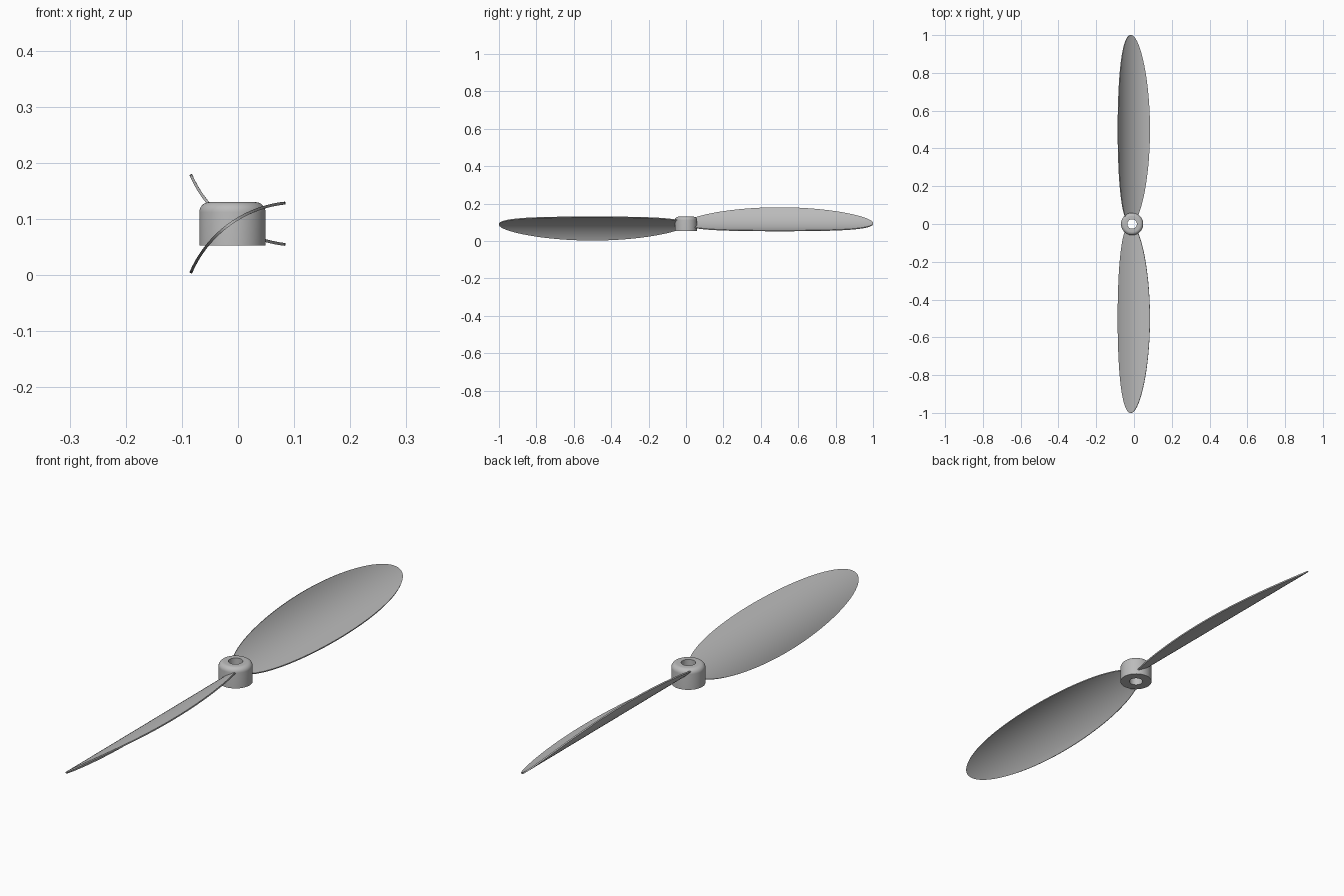
import bpy, bmesh, math
from mathutils import Matrix, Vector

cube = bpy.data.objects.get("Cube")
if cube:
    bpy.data.objects.remove(cube)

MID_Z = 0.0915      # height of the blade axis
HUB_X = -0.01       # hub centre

grey = bpy.data.materials.new("plain grey")
grey.use_nodes = True
grey.diffuse_color = (0.5, 0.5, 0.5, 1)
grey.node_tree.nodes["Principled BSDF"].inputs["Base Color"].default_value = grey.diffuse_color


def finish(name, bm):
    """Turn a bmesh into a grey, smooth-shaded object."""
    bmesh.ops.recalc_face_normals(bm, faces=bm.faces)
    mesh = bpy.data.meshes.new(name)
    bm.to_mesh(mesh)
    bm.free()
    mesh.materials.append(grey)
    obj = bpy.data.objects.new(name, mesh)
    bpy.context.collection.objects.link(obj)
    bpy.ops.object.select_all(action="DESELECT")
    obj.select_set(True)
    bpy.context.view_layer.objects.active = obj
    return obj


def smooth():
    bpy.ops.object.shade_smooth_by_angle(angle=math.radians(35))


# Hub: a revolved profile with a rounded top rim and a through bore
def hub(radius=0.059, bore=0.025, low=0.053, high=0.13, fillet=0.018, sides=64):
    profile = [(bore, low), (radius, low)]
    for i in range(9):
        a = math.pi / 2 * i / 8
        profile.append((radius - fillet + fillet * math.cos(a),
                        high - fillet + fillet * math.sin(a)))
    profile.append((bore, high))
    bm = bmesh.new()
    verts = [bm.verts.new((r, 0, z)) for r, z in profile]
    edges = [bm.edges.new((v, verts[i - 1])) for i, v in enumerate(verts)]
    bmesh.ops.spin(bm, geom=verts + edges, axis=(0, 0, 1), cent=(0, 0, 0),
                   angle=math.tau, steps=sides)
    bmesh.ops.remove_doubles(bm, verts=bm.verts, dist=1e-5)
    bmesh.ops.translate(bm, verts=bm.verts, vec=(HUB_X, 0, 0))
    finish("hub", bm)
    smooth()


# Blade: an elliptical outline wrapped on a pitched cylinder, then thickened
def blade(name, flip, rows=56, cols=20):
    half_chord, bulge_radius = 0.105, 0.207
    pitch = math.radians(36.5)
    along = Vector((math.cos(pitch), 0, math.sin(pitch)))
    out = Vector((-math.sin(pitch), 0, math.cos(pitch)))
    sag = bulge_radius - math.sqrt(bulge_radius ** 2 - half_chord ** 2)
    chord_mid = Vector((0, 0, 0.066))
    start = math.acos(1 - 2 * 0.04)     # root lies inside the hub wall
    bm = bmesh.new()
    grid = []
    for i in range(rows + 1):
        t = start + (math.pi - start) * i / rows
        y = -(1 - math.cos(t)) / 2
        width = half_chord * math.sin(t)
        row = []
        for j in range(cols + 1):
            s = width * (2 * j / cols - 1)
            rise = sag - bulge_radius + math.sqrt(bulge_radius ** 2 - s * s)
            row.append(bm.verts.new(chord_mid + along * s + out * rise + Vector((0, y, 0))))
        grid.append(row)
    for a, b in zip(grid, grid[1:]):
        for j in range(cols):
            bm.faces.new((a[j], a[j + 1], b[j + 1], b[j]))
    bmesh.ops.remove_doubles(bm, verts=bm.verts, dist=1e-5)
    if flip:
        bmesh.ops.rotate(bm, verts=bm.verts, cent=(0, 0, MID_Z),
                         matrix=Matrix.Rotation(math.pi, 3, "X"))
    obj = finish(name, bm)
    shell = obj.modifiers.new("thickness", "SOLIDIFY")
    shell.thickness = 0.005
    shell.offset = 0
    bpy.ops.object.modifier_apply(modifier="thickness")
    smooth()


hub()
blade("front_blade", False)
blade("back_blade", True)
